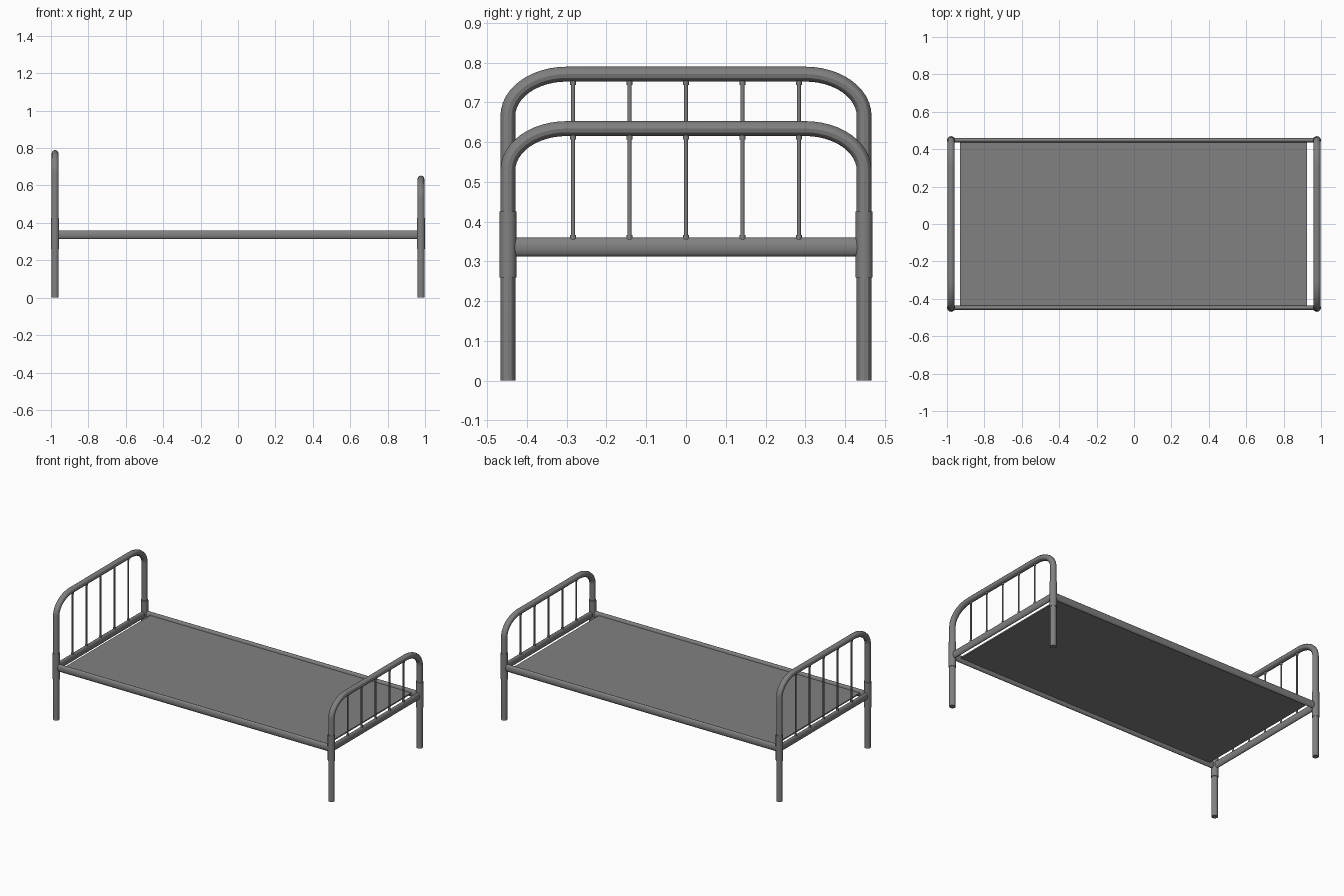
import bpy
from math import sin, cos, pi
from mathutils import Vector

if "Cube" in bpy.data.objects:
    bpy.data.objects.remove(bpy.data.objects["Cube"])

steel = bpy.data.materials.new("grey steel")
steel.use_nodes = True
GREY = (0.22, 0.22, 0.22, 1)
steel.diffuse_color = GREY
steel.node_tree.nodes["Principled BSDF"].inputs["Base Color"].default_value = GREY

END_X, LEG_Y = 0.978, 0.448
RAIL_Z = 0.336


def finish(name, smooth=True):
    ob = bpy.context.object
    ob.name = name
    ob.data.materials.append(steel)
    if smooth:
        bpy.ops.object.shade_smooth_by_angle()
    return ob


def rod(name, a, b, radius, flatten=1.0, sides=24):
    """Cylinder from a to b; flatten narrows it sideways."""
    a, b = Vector(a), Vector(b)
    axis = b - a
    bpy.ops.mesh.primitive_cylinder_add(vertices=sides, radius=radius, depth=axis.length)
    ob = finish(name)
    for v in ob.data.vertices:
        v.co.x *= flatten
    ob.location = (a + b) / 2
    ob.rotation_euler = axis.to_track_quat('Z', 'Y').to_euler()
    return ob


def arch(name, x, top):
    """Bent tube forming both legs and the top bar."""
    bend_y, bend_z, tube = 0.148, 0.105, 0.0187
    right = [(LEG_Y, 0.0)]
    for i in range(13):
        t = i / 12 * pi / 2
        right.append((LEG_Y - bend_y + bend_y * cos(t), top - bend_z + bend_z * sin(t)))
    path = right + [(-y, z) for y, z in reversed(right)]
    curve = bpy.data.curves.new(name, 'CURVE')
    curve.dimensions = '3D'
    curve.bevel_depth = tube
    curve.bevel_resolution = 4
    curve.use_fill_caps = True
    line = curve.splines.new('POLY')
    line.points.add(len(path) - 1)
    for p, (y, z) in zip(line.points, path):
        p.co = (x, y, z, 1)
    ob = bpy.data.objects.new(name, curve)
    bpy.context.collection.objects.link(ob)
    bpy.ops.object.select_all(action='DESELECT')
    ob.select_set(True)
    bpy.context.view_layer.objects.active = ob
    bpy.ops.object.convert(target='MESH')
    finish(name)


# Head and foot ends
for label, x, top in (("head", -END_X, 0.771), ("foot", END_X, 0.634)):
    arch(label + "_frame", x, top)
    rod(label + "_rail", (x, -LEG_Y, RAIL_Z), (x, LEG_Y, RAIL_Z), 0.0235, 0.53)
    for side, s in (("left", 1), ("right", -1)):
        rod(f"{label}_sleeve_{side}", (x, s * LEG_Y, 0.26), (x, s * LEG_Y, 0.425), 0.0217)
    # Spindles with small collars
    low, high = 0.35, top - 0.01
    for i in range(-2, 3):
        y = i * 0.142
        rod(f"{label}_spindle_{i + 3}", (x, y, low), (x, y, high), 0.005, sides=12)
        rod(f"{label}_lower_collar_{i + 3}", (x, y, low), (x, y, 0.366), 0.0078, sides=12)
        rod(f"{label}_upper_collar_{i + 3}", (x, y, top - 0.027), (x, y, high), 0.0078, sides=12)

# Side rails
for side, s in (("left", 1), ("right", -1)):
    rod("side_rail_" + side, (-END_X, s * LEG_Y, RAIL_Z), (END_X, s * LEG_Y, RAIL_Z), 0.0235, 0.53)

# Flat base panel between the rails
bpy.ops.mesh.primitive_cube_add(size=1)
panel = finish("base_panel", smooth=False)
for v in panel.data.vertices:
    v.co = (v.co.x * 1.856 - 0.002, v.co.y * 0.88, v.co.z * 0.008 + 0.338)
